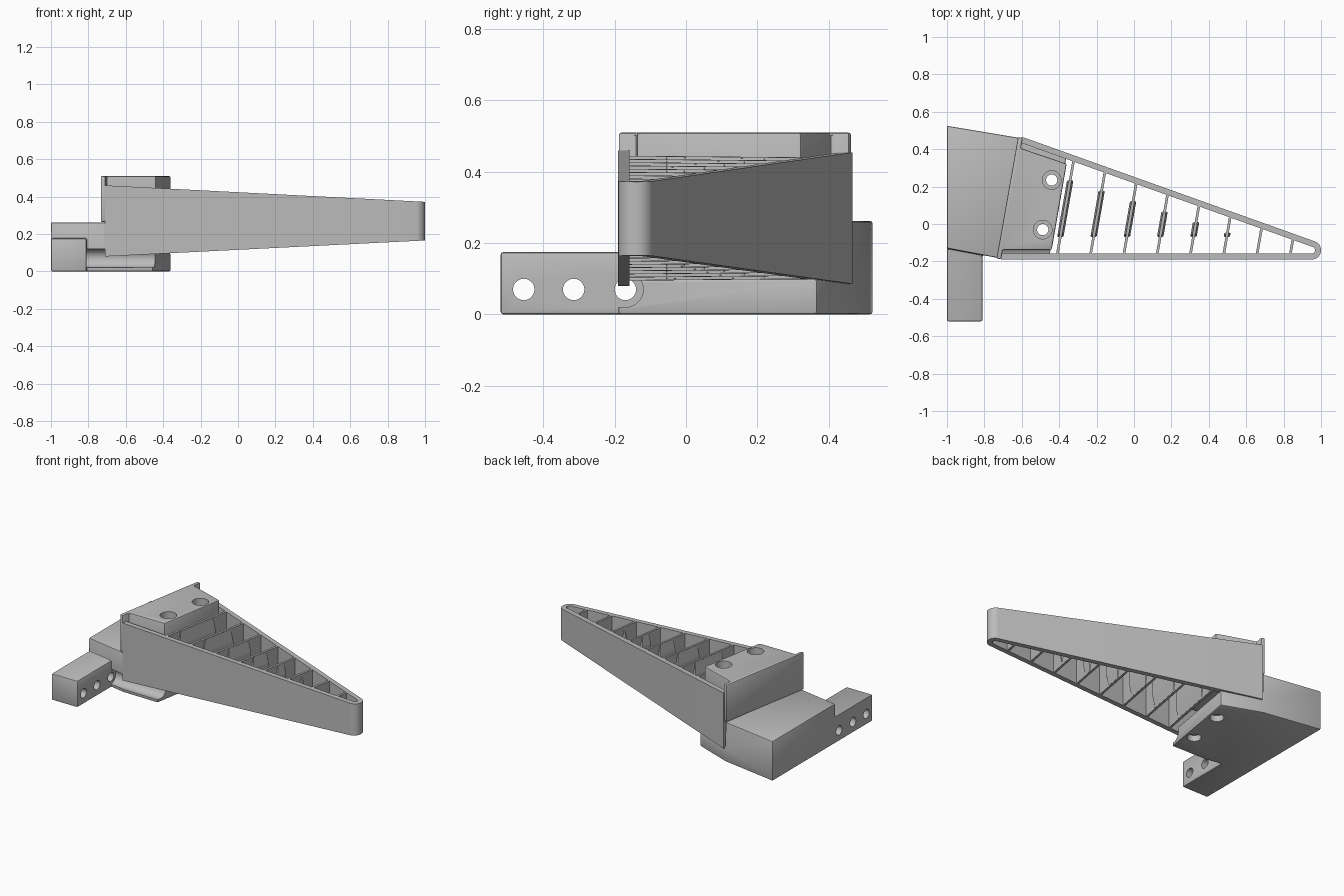
import bpy, bmesh, math
from mathutils import Vector, Matrix

cube = bpy.data.objects.get("Cube")
if cube:
    bpy.data.objects.remove(cube, do_unlink=True)

grey = bpy.data.materials.new("light grey plastic")
grey.use_nodes = True
grey.diffuse_color = (0.5, 0.5, 0.5, 1)
grey.node_tree.nodes["Principled BSDF"].inputs["Base Color"].default_value = (0.5, 0.5, 0.5, 1)


def make(name, bm):
    bmesh.ops.recalc_face_normals(bm, faces=bm.faces)
    mesh = bpy.data.meshes.new(name)
    bm.to_mesh(mesh)
    bm.free()
    mesh.materials.append(grey)
    obj = bpy.data.objects.new(name, mesh)
    bpy.context.collection.objects.link(obj)
    return obj


def prism(name, outline, low, high):
    """Upright solid; low and high give the heights at each x."""
    bm = bmesh.new()
    bottom = [bm.verts.new((x, y, low(x))) for x, y in outline]
    top = [bm.verts.new((x, y, high(x))) for x, y in outline]
    bm.faces.new(bottom)
    bm.faces.new(top)
    for i in range(len(outline)):
        j = (i + 1) % len(outline)
        bm.faces.new((bottom[i], bottom[j], top[j], top[i]))
    return make(name, bm)


def block(name, outline, low, high):
    return prism(name, outline, lambda x: low, lambda x: high)


def rod(centre, radius, length, axis):
    bm = bmesh.new()
    turn = Matrix.Rotation(math.pi / 2, 4, "Y") if axis == "X" else Matrix()
    bmesh.ops.create_cone(bm, cap_ends=True, segments=32, radius1=radius, radius2=radius,
                          depth=length, matrix=Matrix.Translation(centre) @ turn)
    return make("cutter", bm)


def apply(obj, mod):
    with bpy.context.temp_override(object=obj, active_object=obj, selected_objects=[obj]):
        bpy.ops.object.modifier_apply(modifier=mod.name)


def combine(obj, others, operation):
    for other in others:
        mod = obj.modifiers.new("combine", "BOOLEAN")
        mod.operation, mod.solver, mod.object = operation, "EXACT", other
        apply(obj, mod)
        bpy.data.objects.remove(other, do_unlink=True)


def soften(obj):
    bm = bmesh.new()
    bm.from_mesh(obj.data)
    bmesh.ops.dissolve_limit(bm, angle_limit=0.02, verts=bm.verts, edges=bm.edges)
    bm.to_mesh(obj.data)
    bm.free()
    mod = obj.modifiers.new("bevel", "BEVEL")
    mod.width, mod.segments, mod.limit_method = 0.008, 2, "ANGLE"
    apply(obj, mod)


# Base: lower plate, raised block and side arm joined into one body
base = block("base", [(-1, 0.525), (-0.61, 0.46), (-0.36, 0.367), (-0.455, -0.19),
                      (-0.71, -0.185), (-1, -0.13)], 0, 0.1)
raised = block("raised", [(-1, 0.525), (-0.61, 0.46), (-0.71, -0.185), (-1, -0.13)], 0.04, 0.262)
arm = block("arm", [(-1, 0), (-0.81, 0), (-0.81, -0.52), (-1, -0.52)], 0, 0.175)
combine(base, [raised, arm], "UNION")
soften(base)

# Cap: flange with a narrower tongue between the fin walls
cap = block("cap", [(-0.62, 0.465), (-0.595, 0.458), (-0.605, 0.405), (-0.36, 0.322),
                    (-0.44, -0.138), (-0.702, -0.138), (-0.71, -0.19), (-0.735, -0.185)], 0.264, 0.51)
soften(cap)

# Groove along the front of the base, and the arm holes
groove = rod((-0.56, -0.17, 0.07), 0.05, 0.5, "X")
slot = block("slot", [(-0.81, -0.17), (-0.31, -0.17), (-0.31, -0.25), (-0.81, -0.25)], 0.0205, 0.1195)
holes = [rod((-0.9, y, 0.07), 0.03, 0.3, "X") for y in (-0.455, -0.315, -0.17)]
combine(base, [groove, slot] + holes, "DIFFERENCE")

# Screw holes with wide seats
for x, y in ((-0.44, 0.235), (-0.488, -0.03)):
    combine(cap, [rod((x, y, 0.3), 0.03, 1, "Z"), rod((x, y, 0.5), 0.05, 0.1, "Z")], "DIFFERENCE")
    combine(base, [rod((x, y, 0.05), 0.03, 0.3, "Z"), rod((x, y, 0), 0.042, 0.08, "Z")], "DIFFERENCE")


# Fin heights taper toward the tip
def fin_low(x):
    return 0.08 + (x + 0.71) * 0.05


def fin_high(x):
    return 0.46 - (x + 0.71) * 0.0515


SLOPE, WALL, TIP = 0.357, 0.032, Vector((0.95, -0.14))
end_angle = math.atan2(1, SLOPE)


def fin_edge(radius, front_x, back_x):
    pts = [Vector((front_x, TIP.y - radius))]
    for i in range(17):
        a = -math.pi / 2 + (end_angle + math.pi / 2) * i / 16
        pts.append(TIP + radius * Vector((math.cos(a), math.sin(a))))
    last = pts[-1]
    pts.append(Vector((back_x, last.y + SLOPE * (last.x - back_x))))
    return pts


outer = fin_edge(0.05, -0.71, -0.6)
inner = fin_edge(0.05 - WALL, -0.705, -0.605)
fin = bmesh.new()
rings = []
for a, b in zip(outer, inner):
    rings.append([fin.verts.new((p.x, p.y, h(p.x))) for p, h in
                  ((a, fin_low), (a, fin_high), (b, fin_high), (b, fin_low))])
for r, s in zip(rings, rings[1:]):
    for k in range(4):
        m = (k + 1) % 4
        fin.faces.new((r[k], r[m], s[m], s[k]))
fin.faces.new(rings[0])
fin.faces.new(rings[-1])
fin_shell = make("fin_shell", fin)

# Slanted ribs, the larger ones with a thicker ridge in the middle
LEAN, PITCH = 0.175, 0.178


def rib_x(i, y):
    return -0.41 + PITCH * i + LEAN * (y + 0.16)


def slab(i, y0, y1, half):
    return [(rib_x(i, y0) - half, y0), (rib_x(i, y0) + half, y0),
            (rib_x(i, y1) + half, y1), (rib_x(i, y1) - half, y1)]


for i in range(8):
    x0 = rib_x(i, 0)
    back = (inner[-1].y - SLOPE * (x0 - inner[-1].x)) / (1 + SLOPE * LEAN) + 0.006
    prism(f"rib_{i + 1}", slab(i, -0.165, back, 0.007), fin_low, fin_high)
    if i < 6:
        y0, y1 = -0.075, 0.24 - 0.056 * i
        bm = bmesh.new()
        levels = []
        for t, half, trim in ((0, 0.008, 0.012), (0.25, 0.017, 0), (0.75, 0.017, 0), (1, 0.008, 0.012)):
            ring = []
            # Ends taper to a point along the rib
            low, high = y0 + trim, y1 - trim
            body = slab(i, low + 0.01, high - 0.01, half)
            for x, y in [(rib_x(i, low), low)] + body[1:3] + [(rib_x(i, high), high), body[3], body[0]]:
                z = fin_low(x) + (fin_high(x) - fin_low(x)) * (0.01 + 0.98 * t)
                ring.append(bm.verts.new((x, y, z)))
            levels.append(ring)
        for r, s in zip(levels, levels[1:]):
            for k in range(6):
                m = (k + 1) % 6
                bm.faces.new((r[k], r[m], s[m], s[k]))
        bm.faces.new(levels[0])
        bm.faces.new(levels[-1])
        make(f"rib_ridge_{i + 1}", bm)

# Smooth the rounded surfaces and keep the edges sharp
for obj in (base, cap, fin_shell):
    with bpy.context.temp_override(object=obj, active_object=obj, selected_objects=[obj],
                                   selected_editable_objects=[obj]):
        bpy.ops.object.shade_smooth_by_angle(angle=math.radians(30))
